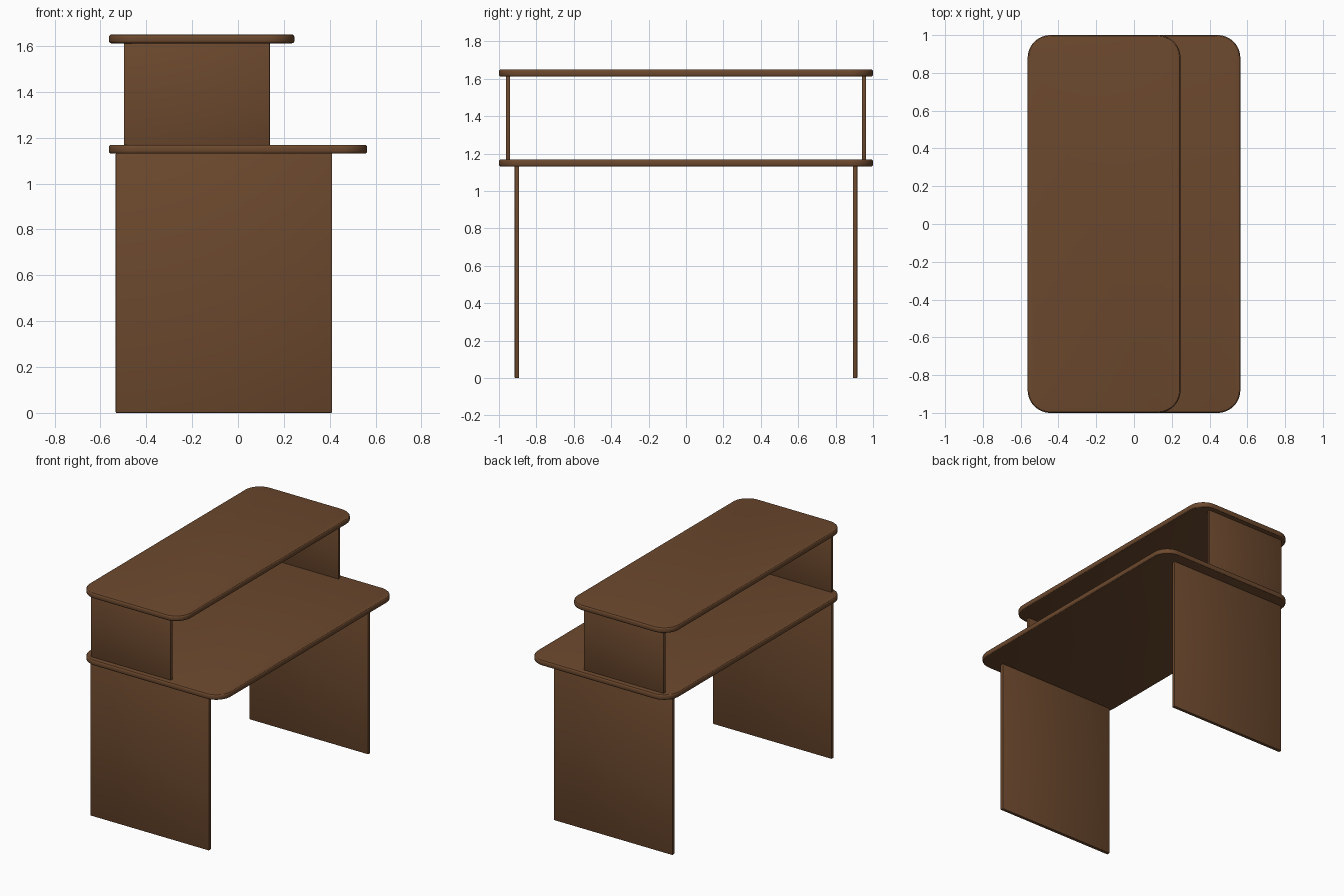
import bpy, bmesh, math

if "Cube" in bpy.data.objects:
    bpy.data.objects.remove(bpy.data.objects["Cube"])

wood = bpy.data.materials.new("brown wood")
wood.diffuse_color = (0.15, 0.066, 0.027, 1)
wood.use_nodes = True
wood.node_tree.nodes["Principled BSDF"].inputs["Base Color"].default_value = wood.diffuse_color


def slab(name, x0, x1, y0, y1, z0, z1, radius, edge, segments):
    """Board with optional rounded plan corners and softened edges."""
    bm = bmesh.new()
    pts = []
    if radius:
        corners = [(x1 - radius, y1 - radius, 0), (x0 + radius, y1 - radius, 90),
                   (x0 + radius, y0 + radius, 180), (x1 - radius, y0 + radius, 270)]
        for cx, cy, start in corners:
            for i in range(13):
                a = math.radians(start + 90 * i / 12)
                pts.append((cx + radius * math.cos(a), cy + radius * math.sin(a)))
    else:
        pts = [(x1, y1), (x0, y1), (x0, y0), (x1, y0)]
    base = bm.faces.new([bm.verts.new((x, y, z0)) for x, y in pts])
    ext = bmesh.ops.extrude_face_region(bm, geom=[base], use_keep_orig=True)
    top = [v for v in ext["geom"] if isinstance(v, bmesh.types.BMVert)]
    bmesh.ops.translate(bm, verts=top, vec=(0, 0, z1 - z0))
    bmesh.ops.recalc_face_normals(bm, faces=bm.faces[:])
    # soften the rims (all edges for square boards)
    rims = [e for e in bm.edges
            if not radius or abs(e.verts[0].co.z - e.verts[1].co.z) < 1e-5]
    bmesh.ops.bevel(bm, geom=rims, offset=edge, segments=segments,
                    profile=0.5, affect='EDGES')
    mesh = bpy.data.meshes.new(name)
    bm.to_mesh(mesh)
    bm.free()
    mesh.materials.append(wood)
    obj = bpy.data.objects.new(name, mesh)
    bpy.context.collection.objects.link(obj)
    bpy.context.view_layer.objects.active = obj
    bpy.ops.object.select_all(action='DESELECT')
    obj.select_set(True)
    bpy.ops.object.shade_smooth_by_angle(angle=math.radians(30))
    return obj


# desktop and raised shelf
slab("desktop", -0.563, 0.563, -1, 1, 1.13, 1.169, 0.12, 0.012, 3)
slab("top_shelf", -0.563, 0.246, -1, 1, 1.611, 1.65, 0.12, 0.012, 3)

# side panels, one per end
for side, s in (("left", -1), ("right", 1)):
    y = 0.904 * s
    slab(side + "_leg_panel", -0.533, 0.41, y - 0.012, y + 0.012, 0, 1.132, 0, 0.003, 2)
    y = 0.951 * s
    slab(side + "_shelf_support", -0.497, 0.139, y - 0.011, y + 0.011, 1.167, 1.613, 0, 0.003, 2)
